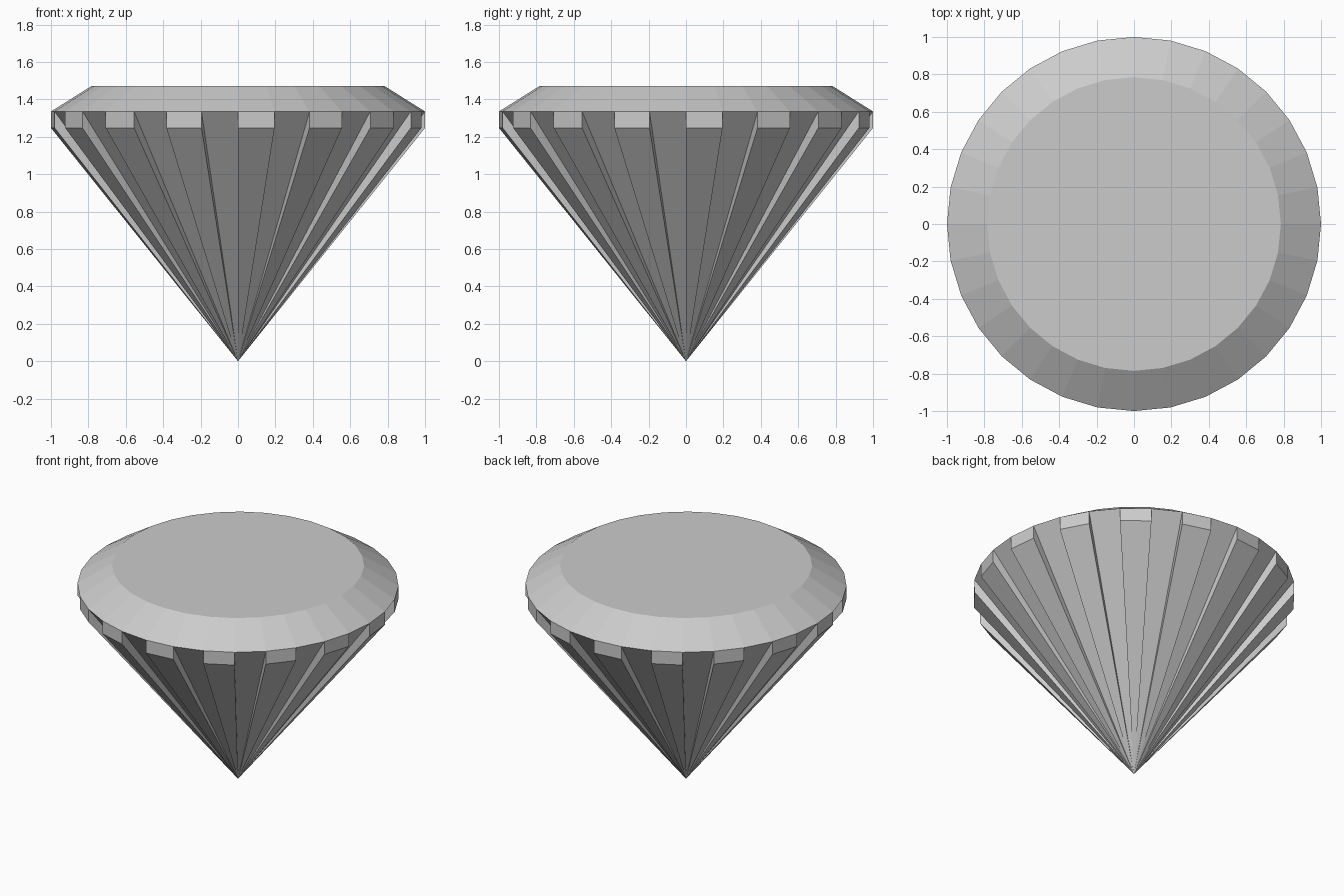
import bpy, bmesh, math

if "Cube" in bpy.data.objects:
    bpy.data.objects.remove(bpy.data.objects["Cube"])

SEGMENTS = 32
GIRDLE_R, TABLE_R = 1.0, 0.785
GIRDLE_LOW, GIRDLE_TOP, TABLE_Z = 1.247, 1.335, 1.47

bm = bmesh.new()


def ring(radius, z):
    return [bm.verts.new((radius * math.cos(math.tau * i / SEGMENTS),
                          radius * math.sin(math.tau * i / SEGMENTS), z))
            for i in range(SEGMENTS)]


tip = bm.verts.new((0, 0, 0))
low = ring(GIRDLE_R, GIRDLE_LOW)
top = ring(GIRDLE_R, GIRDLE_TOP)
table = ring(TABLE_R, TABLE_Z)

# flat table on top
bm.faces.new(table)

for i in range(SEGMENTS):
    j = (i + 1) % SEGMENTS
    # crown facet
    bm.faces.new((top[i], top[j], table[j], table[i]))
    if i % 2 == 0:
        # raised rib: girdle block, lower facet and its two side walls
        bm.faces.new((low[i], low[j], top[j], top[i]))
        bm.faces.new((tip, low[j], low[i]))
        bm.faces.new((tip, low[i], top[i]))
        bm.faces.new((tip, top[j], low[j]))
    else:
        # recessed facet rising to the crown edge
        bm.faces.new((tip, top[j], top[i]))

bmesh.ops.recalc_face_normals(bm, faces=bm.faces)
mesh = bpy.data.meshes.new("cut_gem")
bm.to_mesh(mesh)
bm.free()
gem = bpy.data.objects.new("cut_gem", mesh)
bpy.context.collection.objects.link(gem)
